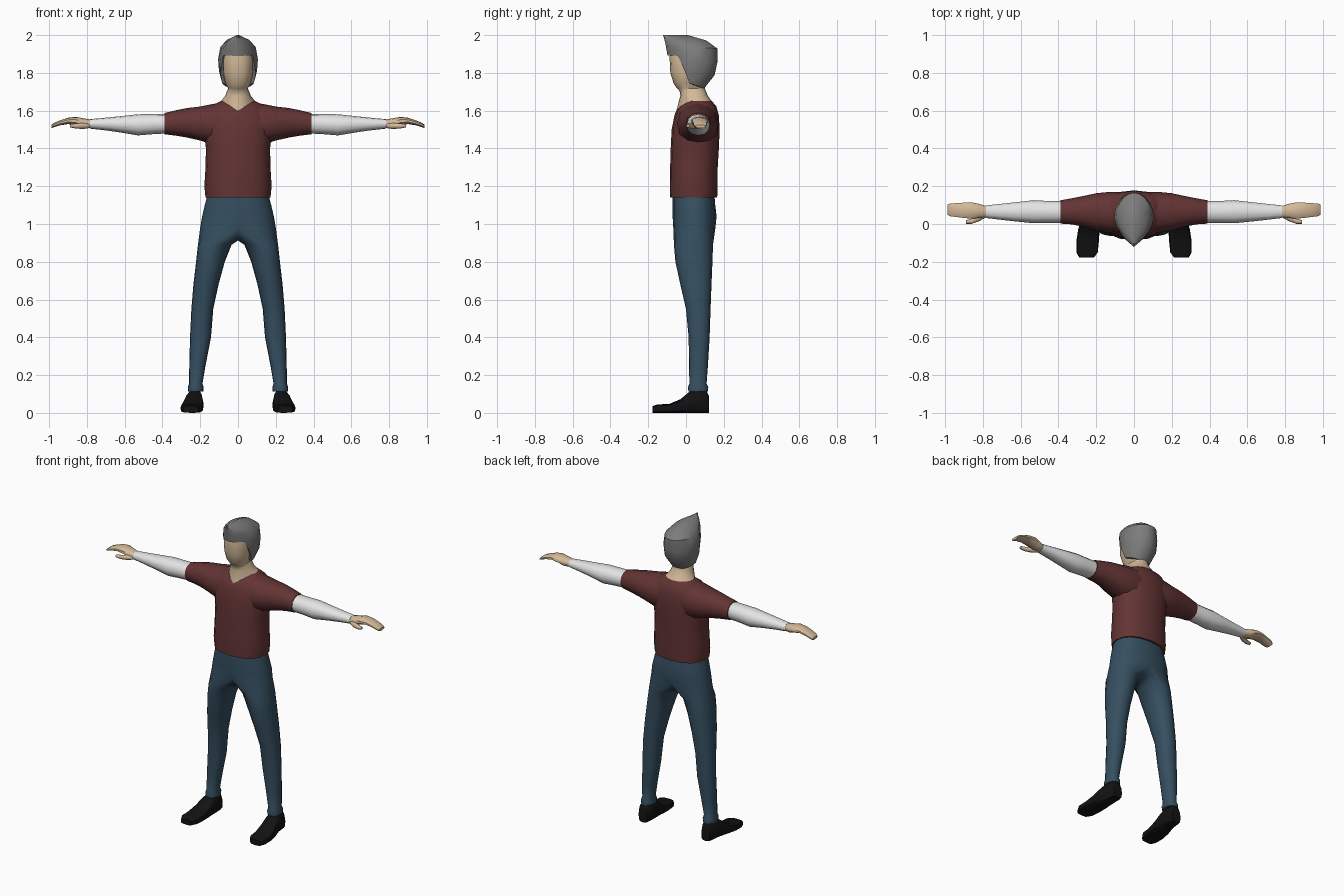
import bpy, bmesh, math


def colour(name, rgb):
    m = bpy.data.materials.new(name)
    m.diffuse_color = (*rgb, 1)
    return m


SKIN = colour("skin", (0.66, 0.49, 0.32))
RED = colour("dark red cloth", (0.125, 0.034, 0.034))
WHITE = colour("white cloth", (0.78, 0.78, 0.78))
BLUE = colour("denim blue", (0.036, 0.078, 0.118))
GREY = colour("grey hair", (0.2, 0.2, 0.2))
BLACK = colour("black leather", (0.006, 0.006, 0.006))


def oval(n, a0, a1, b0, b1, p=2.0):
    """Superellipse filling a box, starting at the low end of b."""
    pts = []
    for k in range(n):
        t = -math.pi / 2 + 2 * math.pi * k / n
        c, s = math.cos(t), math.sin(t)
        c = math.copysign(abs(c) ** (2 / p), c) if abs(c) > 1e-6 else 0
        s = math.copysign(abs(s) ** (2 / p), s) if abs(s) > 1e-6 else 0
        pts.append(((a0 + a1) / 2 + c * (a1 - a0) / 2, (b0 + b1) / 2 + s * (b1 - b0) / 2))
    return pts


def loft(name, rings, mat, caps=(True, True), mirror=False, angle=50):
    """Skin a list of rings; a shorter ring makes an open strip."""
    bm = bmesh.new()
    vs = [[bm.verts.new(p) for p in r] for r in rings]
    for lo, hi in zip(vs, vs[1:]):
        n = min(len(lo), len(hi))
        closed = len(lo) == len(hi) and n != 9
        for i in range(n if closed else n - 1):
            j = (i + 1) % n
            bm.faces.new((lo[i], lo[j], hi[j], hi[i]))
    if caps[0]:
        bm.faces.new(vs[0])
    if caps[1]:
        bm.faces.new(vs[-1])
    bmesh.ops.recalc_face_normals(bm, faces=bm.faces)
    me = bpy.data.meshes.new(name)
    bm.to_mesh(me)
    bm.free()
    me.materials.append(mat)
    ob = bpy.data.objects.new(name, me)
    bpy.context.collection.objects.link(ob)
    bpy.ops.object.select_all(action='DESELECT')
    ob.select_set(True)
    bpy.context.view_layer.objects.active = ob
    bpy.ops.object.shade_smooth_by_angle(angle=math.radians(angle))
    if mirror:
        ob.modifiers.new("mirror", 'MIRROR')
    return ob


def level(z, w, y0, y1, n=16, p=2.3):
    return [(x, y, z) for x, y in oval(n, -w, w, y0, y1, p)]


def across(x, y0, y1, z0, z1, n=12, p=2.2):
    return [(x, y, z) for y, z in oval(n, y0, y1, z0, z1, p)]


def dip(ring, dz, dy):
    """Pull the front of a ring down into a V neck."""
    out = []
    mid = sum(p[1] for p in ring) / len(ring)
    for x, y, z in ring:
        f = max(0, 1 - abs(x) / 0.085) if y < mid else 0
        out.append((x, y - dy * f, z - dz * f))
    return out


# Shirt body with V neck
collar = dip(level(1.652, 0.09, -0.015, 0.135, p=2), 0.052, 0.036)
loft("shirt_body", [
    level(1.14, 0.172, -0.085, 0.165),
    level(1.20, 0.178, -0.086, 0.168),
    level(1.30, 0.172, -0.084, 0.168),
    level(1.40, 0.170, -0.081, 0.174),
    level(1.50, 0.182, -0.076, 0.178),
    level(1.575, 0.180, -0.061, 0.174),
    dip(level(1.625, 0.14, -0.036, 0.160), 0.035, 0.02),
    collar], RED, (True, False))

# Neck and head grow out of the collar
loft("head", [
    collar,
    level(1.68, 0.067, -0.03, 0.115),
    level(1.705, 0.058, -0.034, 0.105),
    level(1.718, 0.052, -0.048, 0.10),
    level(1.745, 0.068, -0.066, 0.10),
    level(1.80, 0.08, -0.083, 0.12),
    level(1.88, 0.084, -0.087, 0.13),
    level(1.94, 0.07, -0.08, 0.12)], SKIN, (False, True))

# Sleeves and arms
loft("sleeve", [
    across(0.06, -0.045, 0.168, 1.42, 1.648),
    across(0.13, -0.048, 0.170, 1.42, 1.636),
    across(0.20, -0.036, 0.163, 1.442, 1.622),
    across(0.27, -0.014, 0.148, 1.458, 1.614),
    across(0.33, -0.002, 0.136, 1.468, 1.602),
    across(0.388, 0.002, 0.126, 1.475, 1.588)], RED, mirror=True)
loft("arm", [
    across(0.37, 0.006, 0.121, 1.48, 1.583),
    across(0.46, 0.006, 0.122, 1.475, 1.582),
    across(0.53, 0.004, 0.126, 1.469, 1.581),
    across(0.63, 0.014, 0.115, 1.486, 1.570),
    across(0.71, 0.023, 0.106, 1.497, 1.562),
    across(0.785, 0.032, 0.098, 1.505, 1.555)], WHITE, mirror=True)

# Hands: a flat mitten with bent fingers and a thumb
loft("hand", [
    across(0.775, 0.035, 0.095, 1.508, 1.552, 10),
    across(0.82, 0.03, 0.108, 1.508, 1.560, 10),
    across(0.86, 0.026, 0.117, 1.522, 1.568, 10),
    across(0.90, 0.03, 0.115, 1.529, 1.563, 10),
    across(0.945, 0.036, 0.112, 1.522, 1.548, 10),
    across(0.975, 0.04, 0.110, 1.512, 1.535, 10),
    across(0.988, 0.048, 0.105, 1.508, 1.525, 10)], SKIN, mirror=True)
loft("thumb", [
    across(0.785, 0.035, 0.07, 1.508, 1.535, 8),
    across(0.82, 0.015, 0.05, 1.503, 1.535, 8),
    across(0.86, 0.001, 0.028, 1.506, 1.532, 8),
    across(0.89, 0.001, 0.020, 1.512, 1.528, 8)], SKIN, mirror=True)

# Trousers: half a pelvis that splits into one leg, then mirrored
pelvis = [level(z, w, y0, y1)[:9] for z, w, y0, y1 in (
    (1.16, 0.160, -0.07, 0.15), (1.10, 0.176, -0.071, 0.155),
    (1.04, 0.190, -0.071, 0.162))]
fork = level(0.975, 0.201, -0.067, 0.155)[:9]
for k in range(1, 8):
    u = k / 8
    fork.append((0, 0.155 - 0.222 * u, 0.975 - 0.062 * math.sin(math.pi * u) ** 0.7))
legs = [[(x, y, z) for x, y in oval(16, x0, x1, y0, y1, 2.2)] for z, x0, x1, y0, y1 in (
    (0.89, 0.034, 0.212, -0.064, 0.143), (0.80, 0.070, 0.222, -0.056, 0.140),
    (0.68, 0.103, 0.236, -0.030, 0.135), (0.55, 0.131, 0.247, 0.000, 0.130),
    (0.40, 0.143, 0.254, 0.014, 0.125), (0.25, 0.172, 0.258, 0.016, 0.116),
    (0.155, 0.188, 0.259, 0.018, 0.109), (0.135, 0.182, 0.266, 0.010, 0.118),
    (0.112, 0.184, 0.264, 0.013, 0.116))]
loft("trousers", pelvis + [fork] + legs, BLUE, (False, True), mirror=True)

# Shoes: sections from heel to toe, wider at the sole
shoe = []
for y, x0, x1, h in ((0.122, 0.196, 0.258, 0.09), (0.108, 0.188, 0.268, 0.118),
                     (0.06, 0.184, 0.274, 0.122), (0.018, 0.182, 0.284, 0.112),
                     (-0.03, 0.182, 0.296, 0.072), (-0.09, 0.186, 0.305, 0.047),
                     (-0.15, 0.192, 0.305, 0.045), (-0.178, 0.212, 0.290, 0.036)):
    ring = []
    for x, z in oval(12, x0, x1, 0, h, 3.5):
        lean = max(0, z - 0.045) / 0.075
        ring.append((x + (0.228 - x) * 0.22 * lean, y, z))
    shoe.append(ring)
loft("shoe", shoe, BLACK, mirror=True, angle=40)

# Hair: cap with a fringe, sideburns, nape point and a peak above the brow
PROFILE = ((1.70, 0.070, -0.04, 0.085), (1.75, 0.085, -0.08, 0.115),
           (1.80, 0.100, -0.09, 0.163), (1.88, 0.106, -0.096, 0.168),
           (1.945, 0.092, -0.107, 0.165), (1.975, 0.060, -0.114, 0.10),
           (2.0, 0.006, -0.122, 0.01))


def hair_point(k, t, n=20, shrink=1.0):
    a = -math.pi / 2 + 2 * math.pi * k / n
    front = -math.sin(a)
    if front > 0.5:
        edge = 1.892
    elif front > 0.1:
        edge = 1.80
    else:
        edge = 1.745 - 0.028 * abs(front)
    z = edge + (2.0 - edge) * t
    for p, q in zip(PROFILE, PROFILE[1:]):
        if z <= q[0] + 1e-6:
            u = (z - p[0]) / (q[0] - p[0])
            w, y0, y1 = (p[i] + (q[i] - p[i]) * u for i in (1, 2, 3))
            break
    pinch = 1 - 0.2 * max(0, front) ** 2
    x = w * math.cos(a) * pinch * shrink
    return (x, (y0 + y1) / 2 - front * shrink * (y1 - y0) / 2, z)


hair = [[hair_point(k, 0, shrink=0.8) for k in range(20)]]
hair += [[hair_point(k, t) for k in range(20)] for t in (0, 0.25, 0.5, 0.75, 0.9, 1)]
loft("hair", hair, GREY, (False, True), angle=35)
